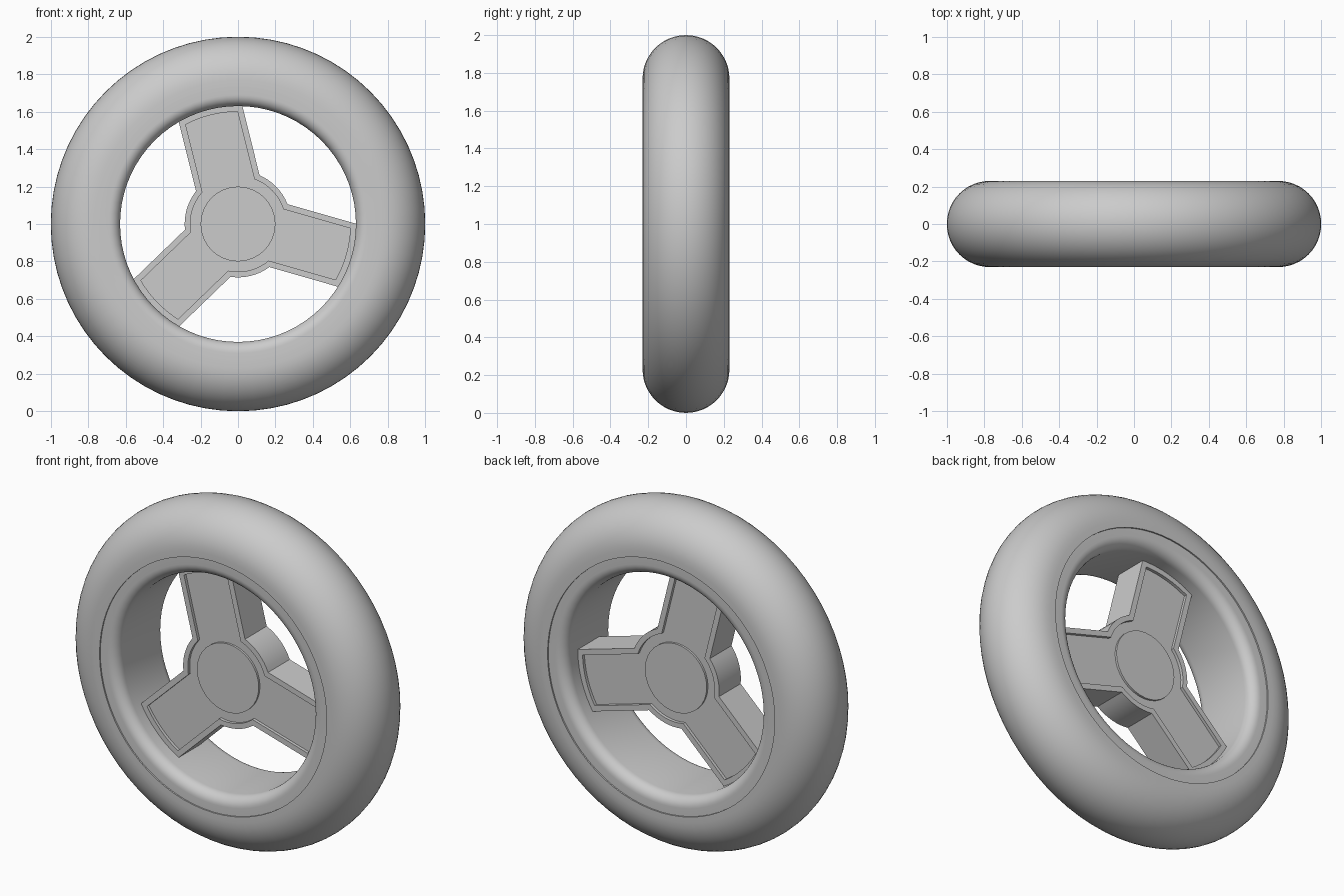
import bpy, bmesh, math

cube = bpy.data.objects.get("Cube")
if cube:
    bpy.data.objects.remove(cube, do_unlink=True)

SEGMENTS = 72
CENTRE_Z = 1.0
SPOKE_ANGLES = [104, 224, 344]

grey = bpy.data.materials.new("grey")
grey.use_nodes = True
grey.diffuse_color = (0.6, 0.6, 0.6, 1)
grey.node_tree.nodes["Principled BSDF"].inputs["Base Color"].default_value = (0.6, 0.6, 0.6, 1)


def finish(name, bm, angle=35):
    bmesh.ops.recalc_face_normals(bm, faces=bm.faces)
    mesh = bpy.data.meshes.new(name)
    bm.to_mesh(mesh)
    bm.free()
    mesh.materials.append(grey)
    ob = bpy.data.objects.new(name, mesh)
    ob.location.z = CENTRE_Z
    bpy.context.collection.objects.link(ob)
    bpy.ops.object.select_all(action='DESELECT')
    ob.select_set(True)
    bpy.context.view_layer.objects.active = ob
    bpy.ops.object.shade_smooth_by_angle(angle=math.radians(angle))
    return ob


def bridge(bm, a, b):
    for i in range(len(a)):
        j = (i + 1) % len(a)
        bm.faces.new((a[i], a[j], b[j], b[i]))


def lathe(name, profile):
    """Spin a closed (radius, y) profile around the axle."""
    bm = bmesh.new()
    rings = []
    for k in range(SEGMENTS):
        t = math.tau * k / SEGMENTS
        rings.append([bm.verts.new((r * math.cos(t), y, r * math.sin(t))) for r, y in profile])
    for k in range(SEGMENTS):
        bridge(bm, rings[k], rings[(k + 1) % SEGMENTS])
    return finish(name, bm)


def arc(radius, cx, cy, start, end, steps):
    return [(cx + radius * math.cos(math.radians(start + (end - start) * i / steps)),
             cy + radius * math.sin(math.radians(start + (end - start) * i / steps)))
            for i in range(steps + 1)]


def spider_outline(hub_r, half_w, tip_r):
    """Hub circle with three straight spokes, as (x, z) points."""
    tip = math.degrees(math.asin(half_w / tip_r))
    root = math.degrees(math.asin(half_w / hub_r))
    points = []
    for a in SPOKE_ANGLES:
        points += arc(tip_r, 0, 0, a - tip, a + tip, 8)
        points += arc(hub_r, 0, 0, a + root, a + 120 - root, 8)
    return points


# Tyre: half-round tread with flat side walls
lathe("tyre", arc(0.23, 0.77, 0, -90, 90, 24) + [(0.735, 0.23), (0.735, -0.23)])

# Rim: flat flanges, rounded lips and a straight barrel
lip = 0.06
rim = [(0.75, -0.222)] + arc(lip, 0.63 + lip, -0.222 + lip, 270, 180, 8)
lathe("rim", rim + [(r, -y) for r, y in reversed(rim)])

# Three-spoke centre with a raised border and a sunken panel on both faces
bm = bmesh.new()
outer = spider_outline(0.285, 0.175, 0.645)
inner = spider_outline(0.255, 0.143, 0.60)
edges = []
for side in (-1, 1):
    border, lip_ring, panel = [
        [bm.verts.new((x, side * depth, z)) for x, z in outline]
        for outline, depth in ((outer, 0.1), (inner, 0.1), (inner, 0.082))]
    bridge(bm, border, lip_ring)
    bridge(bm, lip_ring, panel)
    bm.faces.new(panel)
    edges.append(border)
bridge(bm, *edges)
finish("spokes", bm)

# Axle cap showing on both faces
bm = bmesh.new()
ends = [[bm.verts.new((x, y, z)) for x, z in arc(0.2, 0, 0, 0, 360, 32)[:-1]]
        for y in (-0.094, 0.094)]
bridge(bm, *ends)
for end in ends:
    bm.faces.new(end)
finish("axle_cap", bm)
